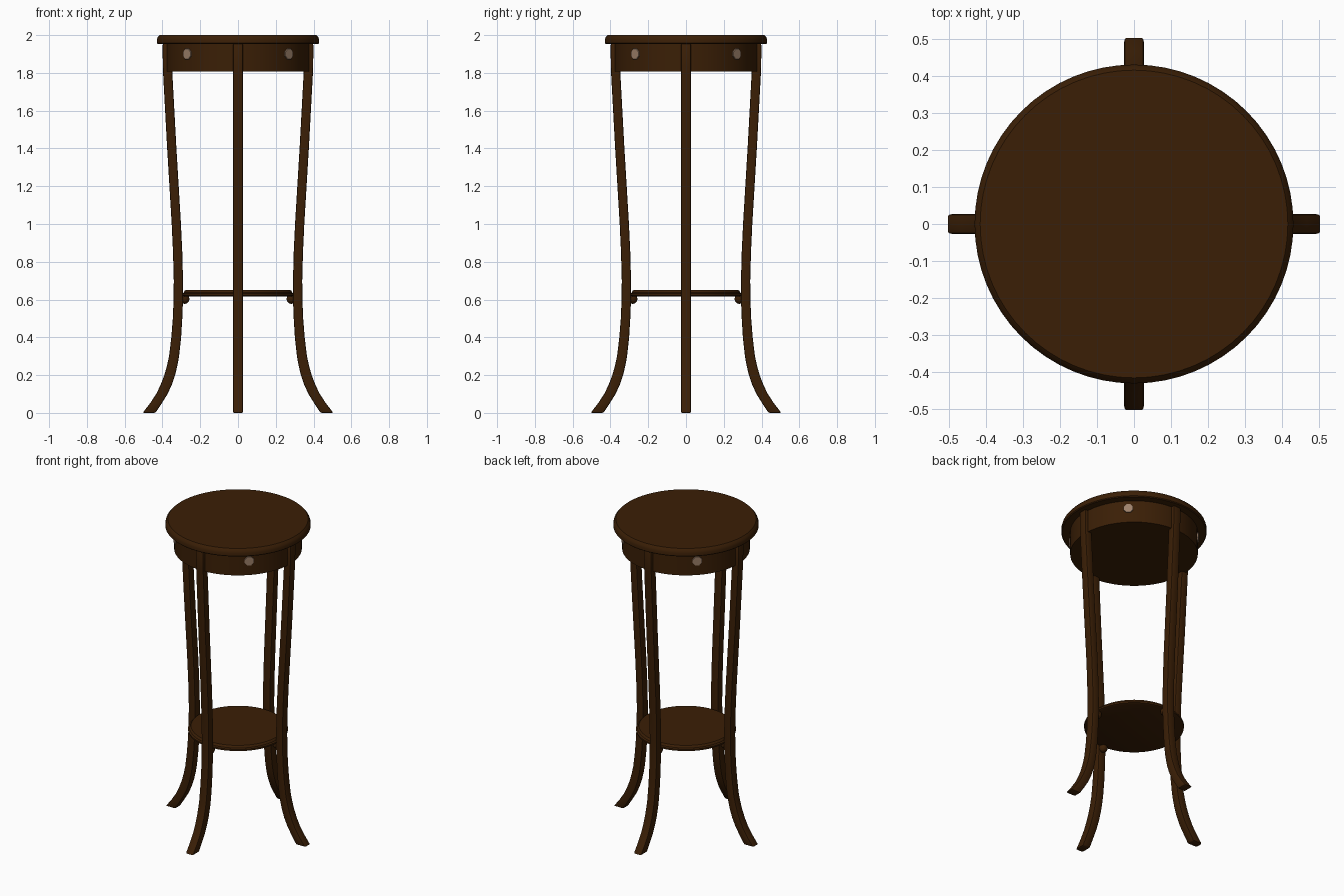
import bpy, bmesh, math
from mathutils import Matrix

if "Cube" in bpy.data.objects:
    bpy.data.objects.remove(bpy.data.objects["Cube"])


def material(name, rgb):
    m = bpy.data.materials.new(name)
    m.diffuse_color = (*rgb, 1)
    m.use_nodes = True
    m.node_tree.nodes["Principled BSDF"].inputs["Base Color"].default_value = m.diffuse_color
    return m


wood = material("dark_wood", (0.043, 0.0135, 0.0018))
brass = material("dull_knob", (0.34, 0.22, 0.145))


def finish(bm, name, mat, angle=35):
    bmesh.ops.recalc_face_normals(bm, faces=bm.faces)
    me = bpy.data.meshes.new(name)
    bm.to_mesh(me)
    bm.free()
    me.materials.append(mat)
    ob = bpy.data.objects.new(name, me)
    bpy.context.collection.objects.link(ob)
    bpy.ops.object.select_all(action='DESELECT')
    ob.select_set(True)
    bpy.context.view_layer.objects.active = ob
    bpy.ops.object.shade_smooth_by_angle(angle=math.radians(angle))
    return ob


def lathe(name, profile, mat, n=64):
    bm = bmesh.new()
    vs = [bm.verts.new((r, 0, z)) for r, z in profile]
    geom = vs + [bm.edges.new(p) for p in zip(vs, vs[1:])]
    bmesh.ops.spin(bm, geom=geom, axis=(0, 0, 1), cent=(0, 0, 0),
                   angle=2 * math.pi, steps=n, use_duplicate=False)
    bmesh.ops.remove_doubles(bm, verts=bm.verts, dist=1e-4)
    return finish(bm, name, mat)


# round top with softened rim
lathe("table_top", [(0, 1.952), (0.425, 1.952), (0.43, 1.957), (0.43, 1.975),
                    (0.426, 1.988), (0.415, 2.0), (0, 2.0)], wood)

# solid apron drum under the top
lathe("apron", [(0, 1.807), (0.378, 1.807), (0.378, 1.954), (0, 1.954)], wood)

# lower shelf with moulded edge
lathe("lower_shelf", [(0, 0.616), (0.283, 0.616), (0.295, 0.621), (0.296, 0.632),
                      (0.287, 0.637), (0.284, 0.645), (0.278, 0.65), (0, 0.65)], wood)

# sabre leg rows: height, inner radius, outer radius
ROWS = [(0, 0.437, 0.505), (0.05, 0.404, 0.466), (0.1, 0.373, 0.433),
        (0.15, 0.35, 0.409), (0.2, 0.333, 0.39), (0.25, 0.321, 0.376),
        (0.3, 0.312, 0.365), (0.4, 0.301, 0.353), (0.5, 0.295, 0.345),
        (0.6, 0.291, 0.341), (0.7, 0.291, 0.34), (0.85, 0.295, 0.344),
        (1.0, 0.302, 0.351), (1.4, 0.326, 0.375), (1.75, 0.345, 0.394),
        (1.83, 0.349, 0.398), (1.954, 0.35, 0.399)]
W = 0.027


def leg(i):
    bm = bmesh.new()
    prev = None
    for z, a, b in ROWS:
        ring = [bm.verts.new(c) for c in
                ((a, -W, z), (b, -W, z), (b, W, z), (a, W, z))]
        if prev:
            for k in range(4):
                j = (k + 1) % 4
                bm.faces.new((prev[k], prev[j], ring[j], ring[k]))
        else:
            bm.faces.new(ring[::-1])
        prev = ring
    bm.faces.new(prev)
    bmesh.ops.recalc_face_normals(bm, faces=bm.faces)
    sharp = [e for e in bm.edges if e.calc_face_angle() > math.radians(40)]
    bmesh.ops.bevel(bm, geom=sharp, offset=0.007, segments=2, profile=0.5,
                    affect='EDGES')
    bmesh.ops.rotate(bm, verts=bm.verts, cent=(0, 0, 0),
                     matrix=Matrix.Rotation(i * math.pi / 2, 3, 'Z'))
    finish(bm, f"leg_{i + 1}", wood)


def support(i, angle):
    bm = bmesh.new()
    bmesh.ops.create_uvsphere(
        bm, u_segments=16, v_segments=8, radius=0.026,
        matrix=Matrix.Rotation(angle, 4, 'Z') @ Matrix.Translation((0.283, 0, 0.603)))
    finish(bm, f"shelf_support_{i + 1}", wood, 60)


def knob(i, angle):
    # flat eight-sided disc barely proud of the apron
    bm = bmesh.new()
    bmesh.ops.create_cone(
        bm, cap_ends=True, segments=8, radius1=0.031, radius2=0.03, depth=0.016,
        matrix=Matrix.Rotation(angle, 4, 'Z') @ Matrix.Translation((0.377, 0, 1.9))
        @ Matrix.Rotation(math.pi / 2, 4, 'Y') @ Matrix.Rotation(math.pi / 8, 4, 'Z'))
    finish(bm, f"apron_knob_{i + 1}", brass)


# four legs, shelf supports and apron knobs
for i in range(4):
    a = i * math.pi / 2
    leg(i)
    support(i, a)
    knob(i, a + math.pi / 4)
